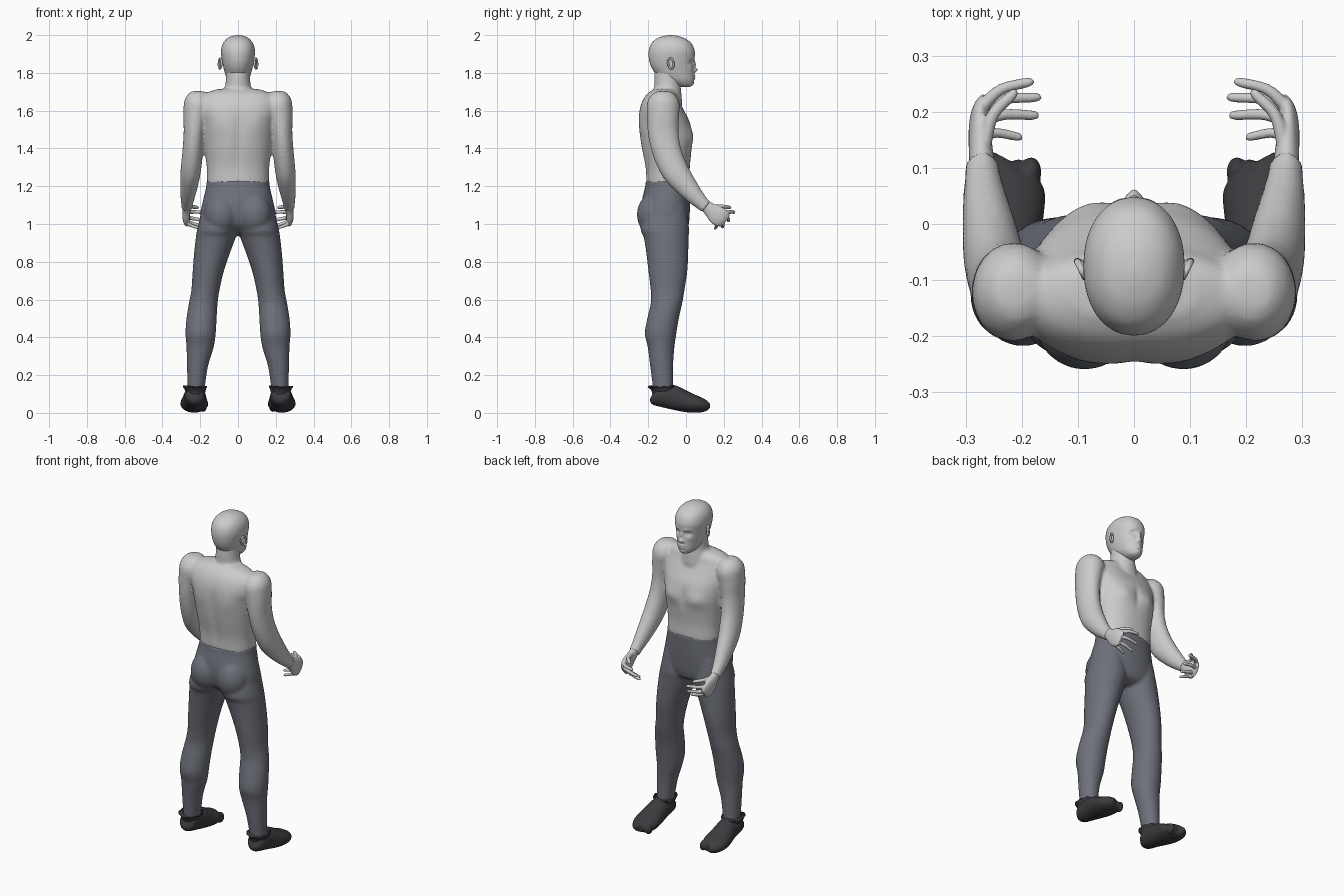
import bpy, bmesh, math
from mathutils import Vector, Matrix


def material(name, rgb):
    m = bpy.data.materials.new(name)
    m.diffuse_color = (*rgb, 1)
    return m


SKIN = material("light_grey", (0.60, 0.60, 0.60))
CLOTH = material("slate_grey", (0.155, 0.165, 0.195))
SOCK = material("charcoal", (0.048, 0.043, 0.05))


def resample(rows, n):
    """Smooth a list of number rows with a Catmull-Rom curve."""
    out = []
    for i in range(len(rows) - 1):
        p0, p1 = rows[max(i - 1, 0)], rows[i]
        p2, p3 = rows[i + 1], rows[min(i + 2, len(rows) - 1)]
        for k in range(n):
            t = k / n
            out.append([0.5 * (2 * b + (c - a) * t + (2 * a - 5 * b + 4 * c - d) * t * t
                               + (3 * b - a - 3 * c + d) * t ** 3)
                        for a, b, c, d in zip(p0, p1, p2, p3)])
    return out + [list(rows[-1])]


def skin_rings(bm, rings):
    """Join rings of points into a closed surface."""
    vs = [[bm.verts.new(p) for p in r] for r in rings]
    n = len(vs[0])
    faces = [bm.faces.new((a[i], a[(i + 1) % n], b[(i + 1) % n], b[i]))
             for a, b in zip(vs, vs[1:]) for i in range(n)]
    faces += [bm.faces.new(vs[0]), bm.faces.new(vs[-1])]
    bmesh.ops.recalc_face_normals(bm, faces=faces)
    return [v for r in vs for v in r]


def loft(bm, rows, s=1, power=2.0, seg=40, n=5):
    """Stack of level sections, rows of (z, x0, x1, y0, y1)."""
    rings = []
    for z, x0, x1, y0, y1 in resample(rows, n):
        ring = []
        for i in range(seg):
            a = math.tau * i / seg
            c, d = math.cos(a), math.sin(a)
            x = math.copysign(abs(c) ** (2 / power), c) * (x1 - x0) / 2 + (x0 + x1) / 2
            y = math.copysign(abs(d) ** (2 / power), d) * (y1 - y0) / 2 + (y0 + y1) / 2
            ring.append((s * x, y, z))
        rings.append(ring)
    return skin_rings(bm, rings)


def tube(bm, rows, s=1, up=(1, 0, 0), seg=24, n=4):
    """Limb along a path, rows of (x, y, z, radius along up, other radius)."""
    rows = resample(rows, n)
    pts = [Vector((s * r[0], r[1], r[2])) for r in rows]
    rings = []
    for i, (p, r) in enumerate(zip(pts, rows)):
        t = (pts[min(i + 1, len(pts) - 1)] - pts[max(i - 1, 0)]).normalized()
        u = Vector(up)
        u = (u - t * u.dot(t)).normalized()
        v = t.cross(u)
        rings.append([p + u * r[3] * math.cos(math.tau * k / seg)
                      + v * r[4] * math.sin(math.tau * k / seg) for k in range(seg)])
    return skin_rings(bm, rings)


def ball(bm, c, r):
    m = Matrix.Translation(c) @ Matrix.Diagonal((*r, 1))
    bmesh.ops.create_uvsphere(bm, u_segments=24, v_segments=16, radius=1, matrix=m)


def sculpt(verts, bumps):
    """Push soft mirrored bumps in y, rows of (x, z, width, height, amount)."""
    for v in verts:
        v.co.y += sum(d * math.exp(-((abs(v.co.x) - x) / w) ** 2 - ((v.co.z - z) / h) ** 2)
                      for x, z, w, h, d in bumps)


def finish(name, bm, mat, voxel=0, smooth=4):
    me = bpy.data.meshes.new(name)
    bm.to_mesh(me)
    bm.free()
    me.materials.append(mat)
    for p in me.polygons:
        p.use_smooth = True
    ob = bpy.data.objects.new(name, me)
    bpy.context.collection.objects.link(ob)
    if voxel:  # fuse overlapping volumes into one soft surface
        r = ob.modifiers.new("fuse", 'REMESH')
        r.mode, r.voxel_size, r.use_smooth_shade = 'VOXEL', voxel, True
        f = ob.modifiers.new("soften", 'SMOOTH')
        f.factor, f.iterations = 0.5, smooth
    return ob


def centred(rows):
    return [(z, -w, w, y0, y1) for z, w, y0, y1 in rows]


# Head with sculpted face
bm = bmesh.new()
vs = loft(bm, centred([
    (1.724, .012, -.03, .015), (1.735, .036, -.06, .033), (1.76, .056, -.11, .042),
    (1.79, .067, -.155, .043), (1.82, .075, -.178, .042), (1.85, .082, -.191, .042),
    (1.88, .087, -.197, .045), (1.91, .09, -.198, .047), (1.94, .086, -.191, .038),
    (1.965, .074, -.176, .021), (1.985, .054, -.148, -.012), (1.996, .028, -.115, -.045),
    (2.0, .006, -.09, -.075)]), power=2.15, seg=112, n=6)
sculpt([v for v in vs if v.co.y > -.06], [
    (0, 1.815, .012, .012, .018), (0, 1.845, .010, .02, .010), (.012, 1.81, .007, .008, .006),
    (.034, 1.857, .016, .012, -.013), (.033, 1.856, .011, .005, .005),
    (.03, 1.882, .02, .008, .004), (0, 1.784, .019, .005, .008), (0, 1.77, .016, .005, .007),
    (0, 1.742, .018, .01, .004), (.045, 1.825, .015, .015, .003)])
finish("head", bm, SKIN)

# Ears: a rim around a shallow bowl
for s, side in ((-1, "left"), (1, "right")):
    bm = bmesh.new()
    tilt = Matrix.Translation((s * .090, -.078, 1.85)) @ Matrix.Rotation(s * -.45, 4, 'Z') \
        @ Matrix.Rotation(.2, 4, 'X')
    rings = [[tilt @ Vector((s * (.005 + .006 * math.sin(b)),
                             (.016 + .005 * math.cos(b)) * math.cos(a),
                             (.028 + .005 * math.cos(b)) * math.sin(a)))
              for b in [math.tau * k / 10 for k in range(10)]]
             for a in [math.tau * i / 28 for i in range(29)]]
    skin_rings(bm, rings)
    bmesh.ops.create_uvsphere(bm, u_segments=20, v_segments=12, radius=1,
                              matrix=tilt @ Matrix.Diagonal((.006, .017, .029, 1)))
    finish(side + "_ear", bm, SKIN)

# Torso, neck and arms fused together
bm = bmesh.new()
vs = loft(bm, centred([
    (1.17, .155, -.2, .01), (1.22, .163, -.21, .02), (1.3, .165, -.216, .02),
    (1.4, .176, -.236, .03), (1.47, .185, -.246, .032), (1.54, .195, -.25, .02),
    (1.6, .21, -.247, -.01), (1.65, .205, -.232, -.035), (1.69, .175, -.205, -.05),
    (1.714, .11, -.17, -.07)]), power=2.3, seg=64)
sculpt([v for v in vs if v.co.y > -.08], [(.085, 1.46, .055, .045, .014),
                                          (0, 1.47, .015, .06, -.008)])
sculpt([v for v in vs if v.co.y < -.12], [(0, 1.43, .022, .16, .012),
                                          (.1, 1.53, .05, .06, -.006)])
loft(bm, centred([(1.64, .09, -.19, -.02), (1.70, .077, -.173, -.025),
                  (1.73, .068, -.168, -.028), (1.77, .064, -.168, -.025),
                  (1.82, .062, -.165, -.03)]))
for s in (-1, 1):
    tube(bm, [(.198, -.12, 1.703, .02, .02), (.20, -.12, 1.69, .05, .055),
              (.21, -.12, 1.645, .074, .085), (.222, -.122, 1.58, .068, .086),
              (.232, -.12, 1.48, .056, .081), (.24, -.10, 1.38, .055, .077),
              (.25, -.06, 1.285, .054, .073), (.258, -.01, 1.215, .048, .062),
              (.266, .045, 1.15, .039, .048), (.27, .09, 1.105, .031, .037),
              (.271, .108, 1.089, .031, .037)], s)
finish("torso_and_arms", bm, SKIN, .009, 5)

# Hands with curled fingers
fingers = [((.268, .212, 1.06), (.180, .257, 1.062), .010),
           ((.272, .205, 1.035), (.166, .228, 1.015), .010),
           ((.270, .183, 1.012), (.170, .195, .982), .010),
           ((.264, .158, 1.0), (.200, .155, .975), .009),
           ((.268, .135, 1.09), (.212, .24, 1.088), .011)]
for s, side in ((-1, "left"), (1, "right")):
    bm = bmesh.new()
    tube(bm, [(.27, .085, 1.108, .024, .030), (.272, .12, 1.082, .022, .035),
              (.275, .16, 1.05, .020, .050), (.273, .19, 1.03, .018, .050),
              (.268, .21, 1.015, .010, .036)], s)
    for a, b, r in fingers:
        a, b = Vector(a), Vector(b)
        m = (a + b) / 2 + Vector((.012, .006, .003))
        tube(bm, [(*a, r * 1.2, r * 1.2), (*m, r, r), (*a.lerp(b, .9), r * .85, r * .85),
                  (*b, r * .4, r * .4)], s, up=(0, 0, 1), seg=14)
    finish(side + "_hand", bm, SKIN, .0035, 3)

# Trousers: hips, seat and legs fused together
bm = bmesh.new()
loft(bm, centred([(1.23, .167, -.214, .024), (1.2, .168, -.216, .023),
                  (1.13, .184, -.232, .023), (1.06, .199, -.235, .02),
                  (1.0, .195, -.22, .015), (.96, .14, -.18, 0), (.94, .06, -.14, -.04)]), power=2.2)
for s in (-1, 1):
    ball(bm, (s * .088, -.165, 1.05), (.092, .095, .115))
    loft(bm, [(1.1, .03, .185, -.2, 0), (.98, .002, .214, -.24, .016),
              (.93, .012, .223, -.224, .014), (.85, .041, .232, -.211, .012),
              (.75, .075, .24, -.199, .007), (.65, .098, .247, -.187, -.008),
              (.58, .108, .26, -.187, -.02), (.5, .113, .273, -.205, -.038),
              (.42, .118, .278, -.218, -.051), (.35, .128, .273, -.203, -.061),
              (.25, .158, .27, -.19, -.068), (.14, .175, .268, -.176, -.068),
              (.09, .18, .265, -.17, -.07)], s)
finish("trousers", bm, CLOTH, .009, 4)

# Socks: foot, toes and flared ragged cuff
for s, side in ((-1, "left"), (1, "right")):
    bm = bmesh.new()
    tube(bm, [(.228, -.183, .09, .015, .02), (.228, -.168, .085, .045, .045),
              (.228, -.13, .088, .055, .058), (.228, -.08, .085, .058, .065),
              (.230, -.03, .069, .065, .06), (.232, .02, .053, .072, .052),
              (.230, .06, .045, .073, .044), (.224, .09, .039, .062, .036),
              (.215, .108, .037, .045, .022)], s)
    for i in range(5):
        ball(bm, (s * (.183 + .023 * i), .092 - .004 * i * i, .036),
             (.018 - .0014 * i, .028, .031 - .002 * i))
    finish(side + "_sock", bm, SOCK, .006, 3)
    bm = bmesh.new()
    vs = loft(bm, [(.06, .178, .276, -.18, -.06), (.1, .175, .276, -.178, -.056),
                   (.125, .170, .283, -.188, -.054), (.14, .164, .291, -.203, -.05)], s)
    for v in vs:
        if v.co.z > .13:
            v.co.z += .004 * math.sin(9 * math.atan2(v.co.y + .125, v.co.x - s * .228))
    finish(side + "_sock_cuff", bm, SOCK)
